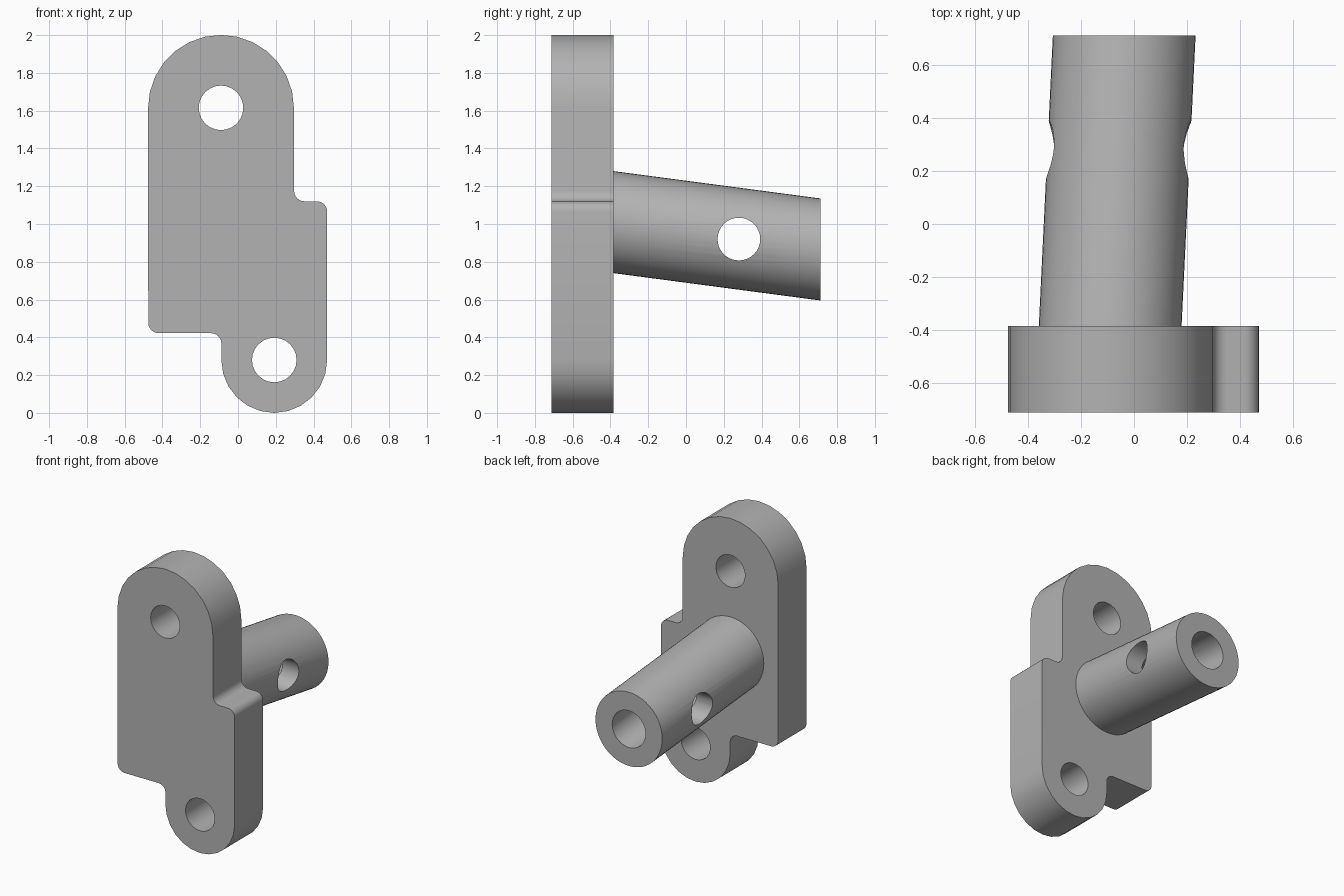
import bpy, bmesh
from math import sin, cos, radians, pi
from mathutils import Vector

cube = bpy.data.objects.get("Cube")
if cube:
    bpy.data.objects.remove(cube, do_unlink=True)

GREY = (0.45, 0.45, 0.45, 1)
grey = bpy.data.materials.new("plain_grey")
grey.use_nodes = True
grey.diffuse_color = GREY
grey.node_tree.nodes["Principled BSDF"].inputs["Base Color"].default_value = GREY


def arc(cx, cz, r, start, end, steps):
    """Points on an arc in the xz plane."""
    angles = [radians(start + (end - start) * i / steps) for i in range(steps + 1)]
    return [(cx + r * cos(a), cz + r * sin(a)) for a in angles]


def circle(cx, cz, r, sides):
    return arc(cx, cz, r, 0, 360, sides)[:-1]


def prism(name, loop, start, sweep):
    """Closed xz outline placed at start and swept along a vector."""
    bm = bmesh.new()
    face = bm.faces.new([bm.verts.new(Vector((x, 0, z)) + Vector(start)) for x, z in loop])
    ext = bmesh.ops.extrude_face_region(bm, geom=[face], use_keep_orig=True)
    verts = [g for g in ext["geom"] if isinstance(g, bmesh.types.BMVert)]
    bmesh.ops.translate(bm, verts=verts, vec=sweep)
    bmesh.ops.recalc_face_normals(bm, faces=bm.faces)
    mesh = bpy.data.meshes.new(name)
    bm.to_mesh(mesh)
    bm.free()
    mesh.materials.append(grey)
    obj = bpy.data.objects.new(name, mesh)
    bpy.context.collection.objects.link(obj)
    return obj


def cut(target, cutters):
    """Subtract the cutters, remove them and shade the result."""
    bpy.ops.object.select_all(action="DESELECT")
    bpy.context.view_layer.objects.active = target
    target.select_set(True)
    for c in cutters:
        c.hide_render = True
        mod = target.modifiers.new("hole", "BOOLEAN")
        mod.operation = "DIFFERENCE"
        mod.solver = "EXACT"
        mod.object = c
        bpy.ops.object.modifier_apply(modifier=mod.name)
        bpy.data.objects.remove(c, do_unlink=True)
    bpy.ops.object.shade_smooth_by_angle(angle=radians(30))


# Mounting plate: two offset rounded lobes joined by filleted steps
FRONT, BACK, END = -0.713, -0.385, 0.713
LEFT, RIGHT, F = -0.475, 0.472, 0.055
top, low = (-0.09, 1.615), (0.192, 0.28)
step_hi, step_lo = 1.12, 0.422
outline = (
    arc(*low, 0.28, 180, 360, 12)
    + arc(RIGHT - F, step_hi - F, F, 0, 90, 6)
    + arc(0.297 + F, step_hi + F, F, 270, 180, 6)
    + arc(*top, 0.386, 0, 180, 14)
    + arc(LEFT + F, step_lo + F, F, 180, 270, 6)
    + arc(low[0] - 0.28 - F, step_lo - F, F, 90, 0, 6)
)
plate = prism("mounting_plate", outline, (0, FRONT, 0), (0, BACK - FRONT, 0))
cut(plate, [prism("bolt_hole", circle(x, z, 0.118, 24), (0, -1, 0), (0, 1, 0))
            for x, z in (top, low)])

# Tilted tube: leans down and sideways, ends parallel to the plate
base, tip = Vector((-0.09, BACK, 1.01)), Vector((-0.037, END, 0.865))
axis = tip - base
tube = prism("tilted_tube", circle(0, 0, 0.27, 48), base, axis)
bore = prism("tube_bore", circle(0, 0, 0.135, 32), base - axis * 0.1, axis * 1.2)

# Cross hole runs sideways through the tube
pin = prism("cross_hole", circle(0, 0, 0.113, 32), (0, -0.5, 0), (0, 1, 0))
pin.rotation_euler = (0, 0, pi / 2)
pin.location = (0, 0.28, 0.92)
bpy.context.view_layer.update()
cut(tube, [bore, pin])
